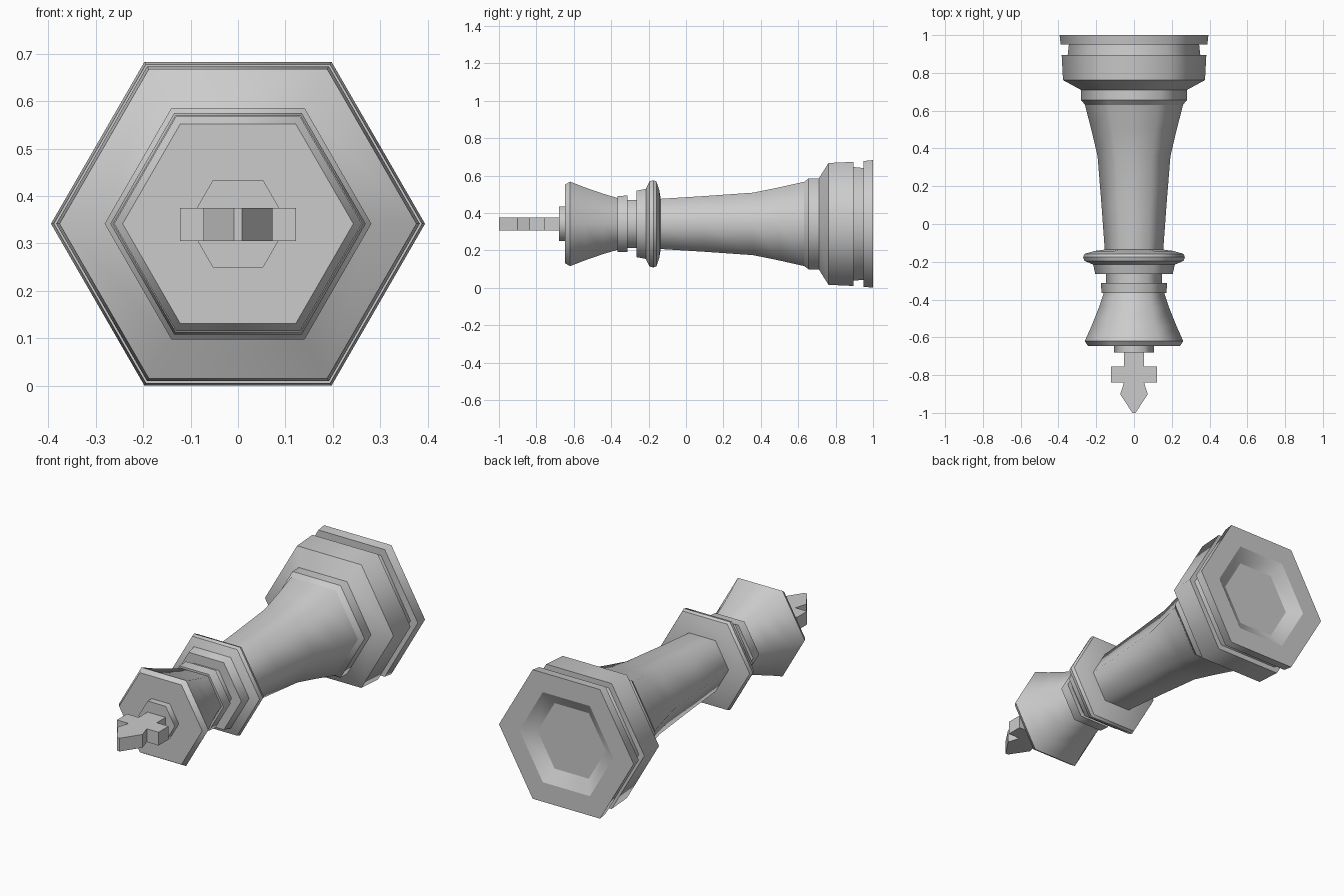
import bpy, bmesh, math

if "Cube" in bpy.data.objects:
    bpy.data.objects.remove(bpy.data.objects["Cube"])

ZC = 0.3415  # height of the lying piece's axis


def finish(bm, name):
    bmesh.ops.recalc_face_normals(bm, faces=bm.faces[:])
    me = bpy.data.meshes.new(name)
    bm.to_mesh(me)
    bm.free()
    ob = bpy.data.objects.new(name, me)
    bpy.context.collection.objects.link(ob)
    return ob


def hex_turned(name, profile):
    """Six-sided turning along y from (y, corner radius) points, capped at both ends.
    Side corners shade smoothly, creases between rings stay sharp."""
    bm = bmesh.new()
    rings = []
    for y, r in profile:
        rings.append([bm.verts.new((r * math.cos(k * math.pi / 3), y,
                                    ZC + r * math.sin(k * math.pi / 3))) for k in range(6)])
    for a, b in zip(rings, rings[1:]):
        for k in range(6):
            f = bm.faces.new((a[k], a[(k + 1) % 6], b[(k + 1) % 6], b[k]))
            f.smooth = True
    bm.faces.new(rings[0])
    bm.faces.new(rings[-1])
    bmesh.ops.recalc_face_normals(bm, faces=bm.faces[:])
    for ring in rings:
        for k in range(6):
            e = bm.edges.get((ring[k], ring[(k + 1) % 6]))
            if e.calc_face_angle(0) > math.radians(22):
                e.smooth = False
    return finish(bm, name)


# Base with hollow underside, groove, drum and shoulder lip
hex_turned("base", [(0.955, 0.20), (1.0, 0.275), (1.0, 0.394), (0.949, 0.388),
                    (0.949, 0.345), (0.895, 0.351), (0.895, 0.383), (0.762, 0.376),
                    (0.71, 0.281), (0.656, 0.281), (0.63, 0.258)])

# Tapering body
hex_turned("body", [(0.631, 0.26), (0.50, 0.226), (0.36, 0.193),
                    (0.10, 0.172), (-0.15, 0.154)])

# Rounded collar with lower step
hex_turned("collar", [(-0.135, 0.153), (-0.143, 0.21), (-0.158, 0.262), (-0.175, 0.269),
                      (-0.195, 0.263), (-0.207, 0.235), (-0.215, 0.216),
                      (-0.265, 0.205)])

# Neck with ring
hex_turned("neck", [(-0.26, 0.148), (-0.312, 0.148), (-0.312, 0.175),
                    (-0.366, 0.172), (-0.366, 0.155)])

# Flared head and finial seat
hex_turned("head", [(-0.36, 0.158), (-0.44, 0.185), (-0.54, 0.225), (-0.62, 0.261),
                    (-0.646, 0.243)])
hex_turned("finial_seat", [(-0.64, 0.106), (-0.68, 0.106)])

# Cross finial: mirrored half outline, extruded in z
half = [(0.053, -0.67), (0.053, -0.754), (0.122, -0.754), (0.122, -0.838),
        (0.053, -0.838), (0.073, -0.902), (0.008, -1.0)]
outline = half + [(-x, y) for x, y in reversed(half)]
bm = bmesh.new()
face = bm.faces.new([bm.verts.new((x, y, 0.305)) for x, y in outline])
ext = bmesh.ops.extrude_face_region(bm, geom=[face])
bmesh.ops.translate(bm, vec=(0, 0, 0.07),
                    verts=[g for g in ext["geom"] if isinstance(g, bmesh.types.BMVert)])
finish(bm, "cross_finial")
